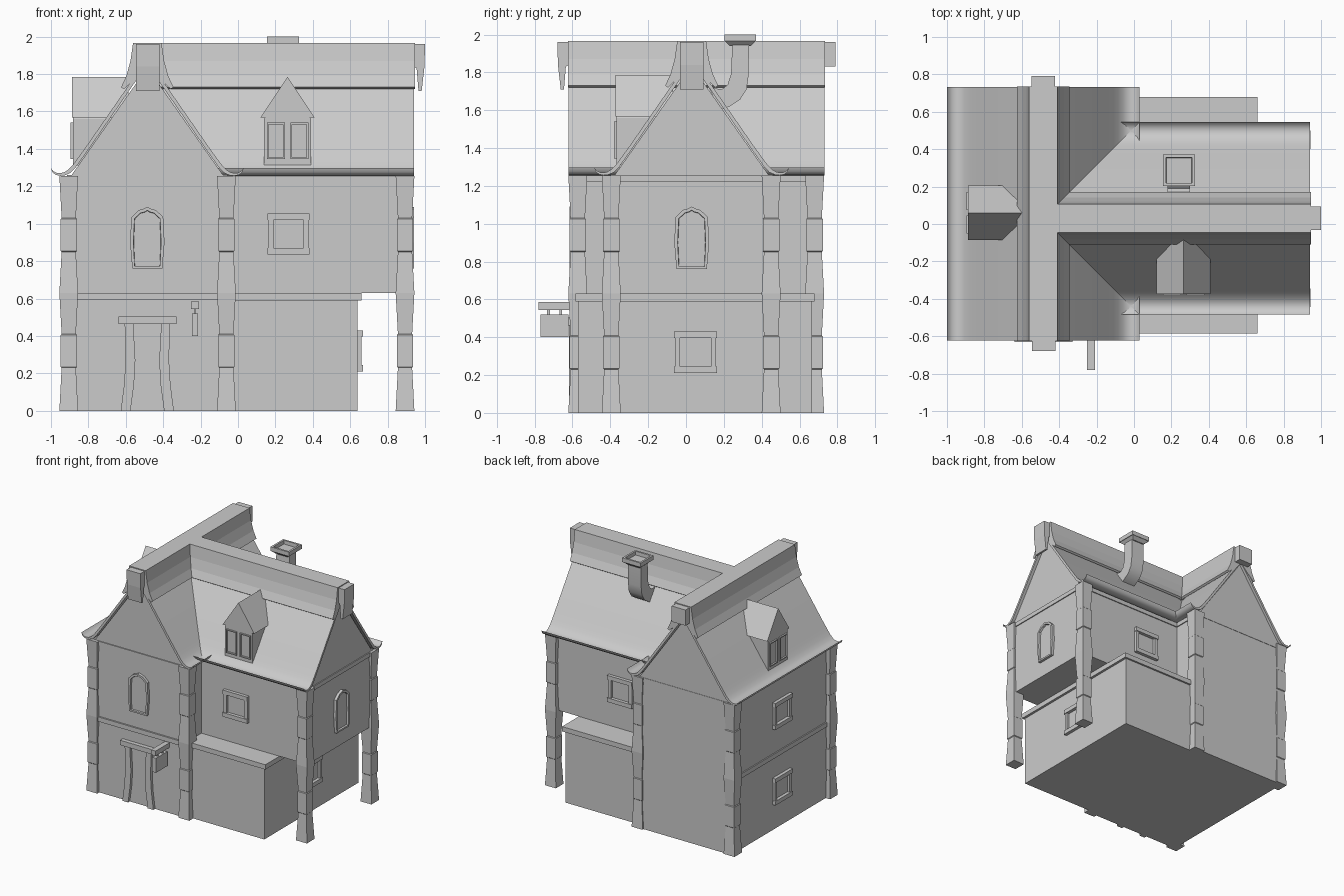
import bpy, bmesh, math
from mathutils import Matrix, Vector

if "Cube" in bpy.data.objects:
    bpy.data.objects.remove(bpy.data.objects["Cube"])


def frame(x, y, deg=0):
    # Local frame: u = right, v = into the building, z = up
    return Matrix.Translation((x, y, 0)) @ Matrix.Rotation(math.radians(deg), 4, 'Z')


def finish(name, bm, smooth=False):
    me = bpy.data.meshes.new(name)
    bm.to_mesh(me)
    bm.free()
    ob = bpy.data.objects.new(name, me)
    bpy.context.collection.objects.link(ob)
    if smooth:
        bpy.ops.object.select_all(action='DESELECT')
        ob.select_set(True)
        bpy.context.view_layer.objects.active = ob
        bpy.ops.object.shade_smooth_by_angle(angle=math.radians(32))
    return ob


def prism(name, M, pts, v0, v1, inset=0, depth=0, face=(0, -1, 0), smooth=False):
    # Extrude a (u, z) outline from v0 to v1; optionally sink the panel facing `face`
    bm = bmesh.new()
    f = bm.faces.new([bm.verts.new((u, v0, z)) for u, z in pts])
    ext = bmesh.ops.extrude_face_region(bm, geom=[f])
    vs = [g for g in ext['geom'] if isinstance(g, bmesh.types.BMVert)]
    bmesh.ops.translate(bm, verts=vs, vec=(0, v1 - v0, 0))
    bmesh.ops.recalc_face_normals(bm, faces=bm.faces)
    if inset:
        panel = max(bm.faces, key=lambda g: g.normal.dot(Vector(face)))
        bmesh.ops.inset_individual(bm, faces=[panel], thickness=inset)
        bmesh.ops.inset_individual(bm, faces=[panel], thickness=0.002, depth=-depth)
    bm.transform(M)
    return finish(name, bm, smooth)


def box(name, M, u0, u1, v0, v1, z0, z1, **kw):
    return prism(name, M, [(u0, z0), (u1, z0), (u1, z1), (u0, z1)], v0, v1, **kw)


def mirrored(half):
    # Right half outline, from outside to centre, completed on the left
    return half + [(-u, z) for u, z in reversed(half) if u > 0]


def loft(name, cx, cy, rings):
    # Stack of square sections (z, half width)
    bm = bmesh.new()
    loops = []
    for z, h in rings:
        loops.append([bm.verts.new((cx + a * h, cy + b * h, z))
                      for a, b in ((-1, -1), (1, -1), (1, 1), (-1, 1))])
    for lo, hi in zip(loops, loops[1:]):
        for i in range(4):
            bm.faces.new((lo[i], lo[(i + 1) % 4], hi[(i + 1) % 4], hi[i]))
    bm.faces.new(loops[0][::-1])
    bm.faces.new(loops[-1])
    return finish(name, bm)


WORLD = frame(0, 0)
MAIN = frame(-0.485, 0)
EAST = frame(0, 0.03, 90)


# Roof with curled eaves, plus flared ridge cap
def roof(name, M, v0, v1):
    top = [(.515, 1.297), (.502, 1.281), (.485, 1.272), (.465, 1.27), (.445, 1.275),
           (.425, 1.287), (.40, 1.312), (.375, 1.346), (.33, 1.408), (.065, 1.79), (0, 1.87)]
    low = [(0, 1.845), (.06, 1.765), (.33, 1.375), (.385, 1.298), (.41, 1.272),
           (.44, 1.259), (.465, 1.256), (.49, 1.261), (.508, 1.276)]
    outline = mirrored(top) + [(-u, z) for u, z in reversed(low)] + low[1:]
    prism(name + "_roof", M, outline, v0, v1, smooth=True)
    cap = [(.125, 1.72), (.14, 1.73), (.112, 1.79), (.09, 1.87), (.076, 1.967)]
    prism(name + "_ridge_cap", M, mirrored(cap) + [(-.05, 1.79), (0, 1.845), (.05, 1.79)],
          v0 - .003, v1 + (.003 if name == "main" else 0))


roof("main", MAIN, -.622, .732)
roof("east", EAST, -.942, .42)


# Gabled walls with an eave band
def walls(name, M, z0, v0, v1):
    prism(name + "_walls", M, mirrored([(.43, z0), (.43, 1.26), (.405, 1.26), (0, 1.835)]), v0, v1)
    box(name + "_eave_band", M, -.438, .438, v0 - .008, v1 + .003, 1.22, 1.255)


walls("main", MAIN, 0, -.595, .715)
walls("east", EAST, .63, -.92, .1)

# Ground floor annex, floor band and covering slab
box("annex_walls", WORLD, -.1, .64, -.57, .665, 0, .6)
box("annex_slab", WORLD, -.1, .66, -.585, .68, .59, .63)
box("floor_band", MAIN, -.44, .44, -.608, .70, .592, .63)

# Corner pillars
rings = [(0, .05), (.23, .038), (.235, .043), (.405, .043), (.41, .038), (.63, .05),
         (.85, .038), (.855, .043), (1.025, .043), (1.03, .038), (1.255, .05)]
for i, (x, y) in enumerate([(-.905, -.572), (-.062, -.572), (-.905, .68), (-.062, .68),
                            (.893, -.395), (.893, .45)]):
    loft(f"corner_pillar_{i}", x, y, rings)

# Ridge end finials
hook = [(0, 1.96), (-.06, 1.96), (-.057, 1.84), (-.042, 1.71), (-.025, 1.71), (-.015, 1.83), (0, 1.84)]
prism("front_finial", frame(-.482, -.62, 90), [(u, z) for u, z in hook], -.063, .063)
prism("east_finial", frame(.94, .03, 180), hook, -.063, .063)
box("back_finial", MAIN, -.063, .063, .73, .79, 1.83, 1.96)


# Arched windows with sunken panes
def arched_window(name, M, wall):
    arch = [(.08, .76), (.092, .90), (.085, 1.035), (.065, 1.055), (.045, 1.073), (.02, 1.08), (0, 1.09)]
    prism(name, M, mirrored(arch), wall - .022, wall + .01, inset=.018, depth=.016)


arched_window("front_arched_window", MAIN, -.595)
arched_window("east_arched_window", EAST, -.92)


# Timber framed square windows
def square_window(name, M, wall, z):
    for s in (-1, 1):
        box(f"{name}_post_{s}", M, s * .095 - .014, s * .095 + .014, wall - .02, wall + .01, z - .1, z + .1)
        box(f"{name}_rail_{s}", M, -.113, .113, wall - .027, wall + .01, z + s * .093 - .017, z + s * .093 + .017)


WEST = frame(0, .06, -90)
square_window("front_window", frame(.27, 0), -.40, .945)
square_window("back_window", frame(.27, 0, 180), -.46, .945)
square_window("west_upper_window", WEST, -.915, .945)
square_window("west_lower_window", WEST, -.915, .32)
square_window("east_lower_window", frame(0, .05, 90), -.64, .32)

# Door frame
for s in (-1, 1):
    post = [(.142, 0), (.124, .14), (.116, .27), (.121, .47), (.075, .47), (.064, .27), (.071, .14), (.09, 0)]
    prism(f"door_post_{s}", MAIN, [(s * u, z) for u, z in post], -.618, -.58)
box("door_lintel", MAIN, -.155, .155, -.63, -.58, .463, .503)

# Hanging sign board
SIGN = frame(-.23, 0)
box("sign_arm", SIGN, -.021, .021, -.78, -.59, .545, .585)
box("sign_board", SIGN, -.017, .017, -.77, -.62, .40, .52)
for v in (-.735, -.67):
    box("sign_hanger", SIGN, -.006, .006, v, v + .015, .515, .55)


# Dormers
def dormer(name, M):
    prism(name + "_body", M, mirrored([(.125, 1.31), (.125, 1.56), (0, 1.75)]), -.398, -.12)
    prism(name + "_roof", M, mirrored([(.145, 1.567), (0, 1.785)]), -.403, -.10)
    for u in (-.063, .063):
        box(name + "_window", M, u - .048, u + .048, -.41, -.39, 1.345, 1.54, inset=.012, depth=.015)


dormer("front_dormer", frame(.265, .03))
dormer("west_dormer", frame(-.485, .06, -90))

# Crooked chimney
SIDE = frame(0, 0, 90)
flue = [(.12, 1.72), (.19, 1.71), (.22, 1.735), (.238, 1.79), (.245, 1.95),
        (.333, 1.95), (.33, 1.78), (.32, 1.71), (.285, 1.655), (.23, 1.62), (.18, 1.60)]
prism("chimney_flue", SIDE, flue, -.30, -.18, smooth=True)
cap = loft("chimney_cap_base", .24, .287, [(1.94, .055), (1.965, .08)])
box("chimney_cap", SIDE, .203, .371, -.325, -.156, 1.965, 2.0, inset=.022, depth=.03, face=(0, 0, 1))
